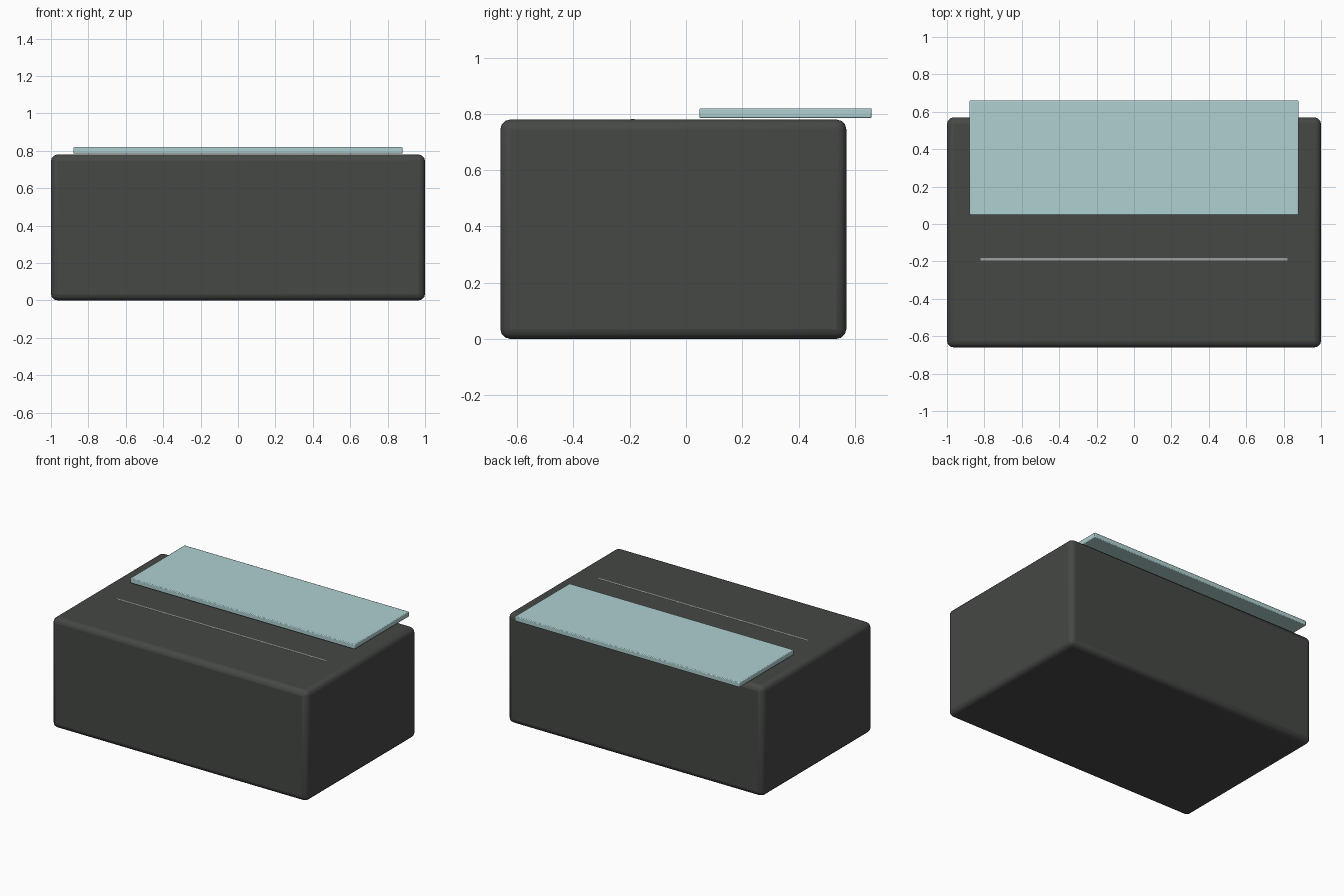
import bpy

if "Cube" in bpy.data.objects:
    bpy.data.objects.remove(bpy.data.objects["Cube"])


def material(name, rgb):
    mat = bpy.data.materials.new(name)
    mat.diffuse_color = (*rgb, 1)
    mat.use_nodes = True
    mat.node_tree.nodes["Principled BSDF"].inputs["Base Color"].default_value = mat.diffuse_color
    return mat


def box(name, low, high, mat, bevel=0.0, segments=1):
    """Box between two corners, with optional rounded edges."""
    center = [(a + b) / 2 for a, b in zip(low, high)]
    size = [b - a for a, b in zip(low, high)]
    bpy.ops.mesh.primitive_cube_add(size=1, location=center)
    obj = bpy.context.object
    obj.name = name
    obj.scale = size
    bpy.ops.object.transform_apply(location=False, rotation=False, scale=True)
    obj.data.materials.append(mat)
    if bevel:
        mod = obj.modifiers.new("rounded_edges", "BEVEL")
        mod.width = bevel
        mod.segments = segments
        bpy.ops.object.shade_smooth_by_angle()
    return obj


dark = material("charcoal", (0.06, 0.065, 0.06))
glass = material("pale_teal", (0.43, 0.63, 0.64))
grey = material("light_grey", (0.35, 0.35, 0.35))

# Solid case with softened edges
box("case", (-1, -0.66, 0), (1, 0.57, 0.78), dark, 0.035, 3)

# Glass lid slid back, overhanging the rear edge
box("glass_lid", (-0.88, 0.048, 0.785), (0.88, 0.66, 0.82), glass, 0.005, 2)

# Thin strip almost flush with the top of the case
box("slot_strip", (-0.82, -0.195, 0.765), (0.82, -0.183, 0.781), grey)
